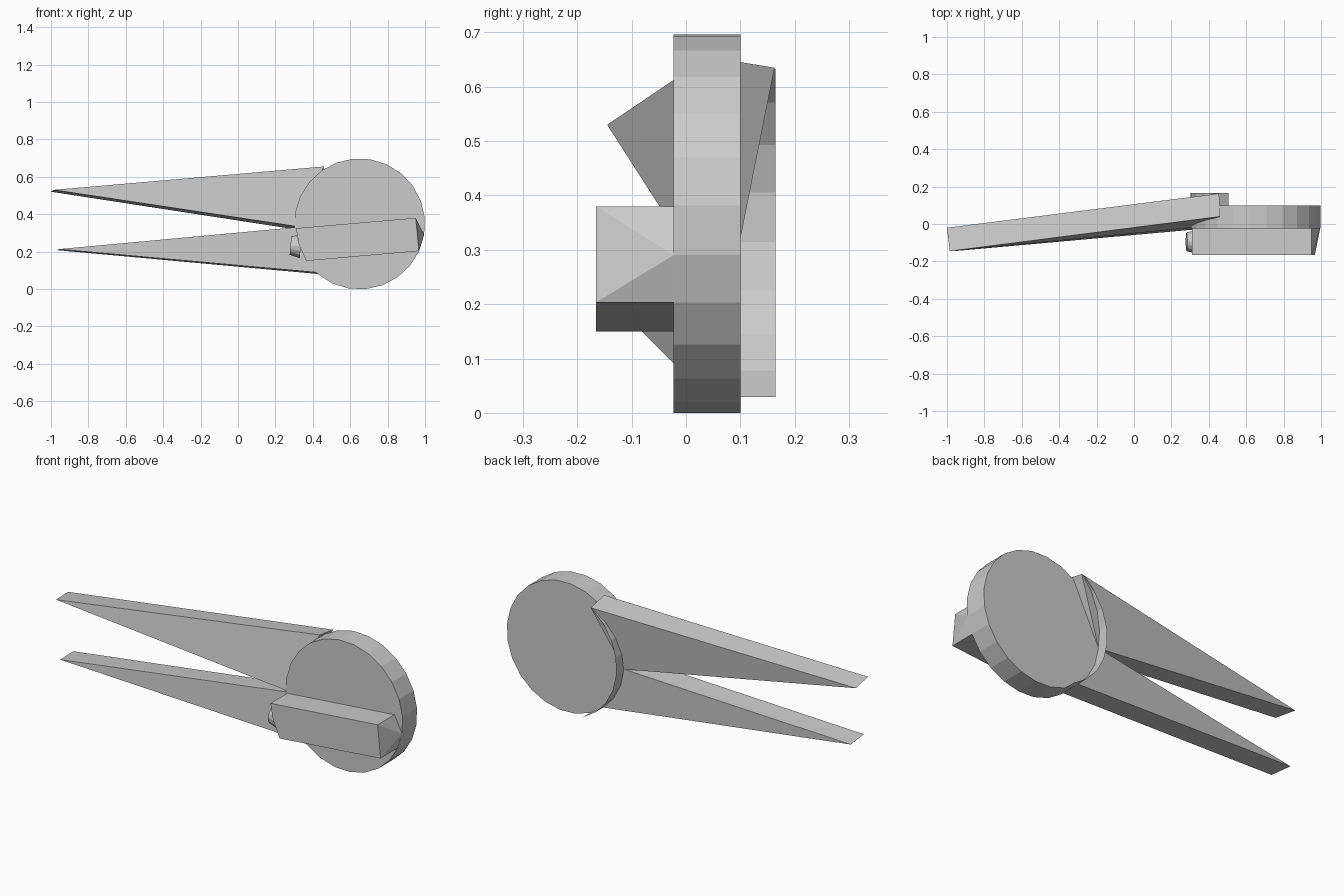
import bpy, bmesh, math
from mathutils import Matrix, Vector

if "Cube" in bpy.data.objects:
    bpy.data.objects.remove(bpy.data.objects["Cube"])

CX, CZ, R = 0.65, 0.348, 0.35
Y0, Y1, Y2 = -0.023, 0.1, 0.165


def finish(name, bm, normals=True):
    if normals:
        bmesh.ops.recalc_face_normals(bm, faces=bm.faces)
    me = bpy.data.meshes.new(name)
    bm.to_mesh(me)
    bm.free()
    ob = bpy.data.objects.new(name, me)
    bpy.context.collection.objects.link(ob)
    return ob


def rim(k, y):
    # k-th corner of the 24-sided disc
    a = math.radians(5.5 + 15 * k)
    return Vector((CX + R * math.cos(a), y, CZ + R * math.sin(a)))


def blade(name, base, tips):
    # base: top front, top back, bottom back, bottom front; tips: front, back
    bm = bmesh.new()
    v = [bm.verts.new(p) for p in base + tips]
    for f in ((0, 1, 2, 3), (0, 3, 4), (1, 5, 2), (0, 4, 5, 1), (3, 2, 5, 4)):
        bm.faces.new([v[i] for i in f])
    finish(name, bm)


# Large disc
bm = bmesh.new()
front = [bm.verts.new(rim(k, Y0)) for k in range(24)]
back = [bm.verts.new(rim(k, Y1)) for k in range(24)]
bm.faces.new(front)
bm.faces.new(back)
for k in range(24):
    j = (k + 1) % 24
    bm.faces.new((front[k], front[j], back[j], back[k]))
finish("disc", bm)

# Curved lip standing behind the disc, along the blade side
bm = bmesh.new()
ks = range(8, 17)
a = [bm.verts.new(rim(k, Y1)) for k in ks]
b = [bm.verts.new(rim(k, Y2)) for k in ks]
for i in range(len(a) - 1):
    bm.faces.new((a[i], a[i + 1], b[i + 1], b[i]))
finish("rear_lip", bm)

# Two long tapering blades
blade("upper_blade",
      [(0.46, 0.04, 0.655), (0.455, 0.163, 0.635), (0.30, 0.10, 0.32), (0.31, -0.02, 0.335)],
      [(-0.985, -0.145, 0.53), (-1.0, -0.02, 0.52)])
blade("lower_blade",
      [(0.31, -0.02, 0.33), (0.30, 0.10, 0.32), (0.43, 0.10, 0.08), (0.43, -0.02, 0.088)],
      [(-0.96, -0.145, 0.213), (-0.97, -0.02, 0.208)])

# Slanted box on the front, its right end running into the disc rim
profile = [(0.31, 0.325), (0.325, 0.24), (0.365, 0.15), (0.967, 0.203), (0.95, 0.38)]
bm = bmesh.new()
for x, z in profile:
    bm.verts.new((x, -0.166, z))
    bm.verts.new((x, Y0, z))
bm.verts.new(rim(23, Y0))
bmesh.ops.convex_hull(bm, input=bm.verts)
bmesh.ops.dissolve_limit(bm, angle_limit=0.01, verts=bm.verts, edges=bm.edges)
finish("front_box", bm)

# Small round knob on the left end of the box
bm = bmesh.new()
m = (Matrix.Translation((0.308, -0.095, 0.23)) @ Matrix.Rotation(math.radians(5), 4, 'Y')
     @ Matrix.Rotation(math.radians(-90), 4, 'Y'))
bmesh.ops.create_cone(bm, cap_ends=True, segments=16, radius1=0.063, radius2=0.05,
                      depth=0.055, matrix=m)
finish("knob", bm)
